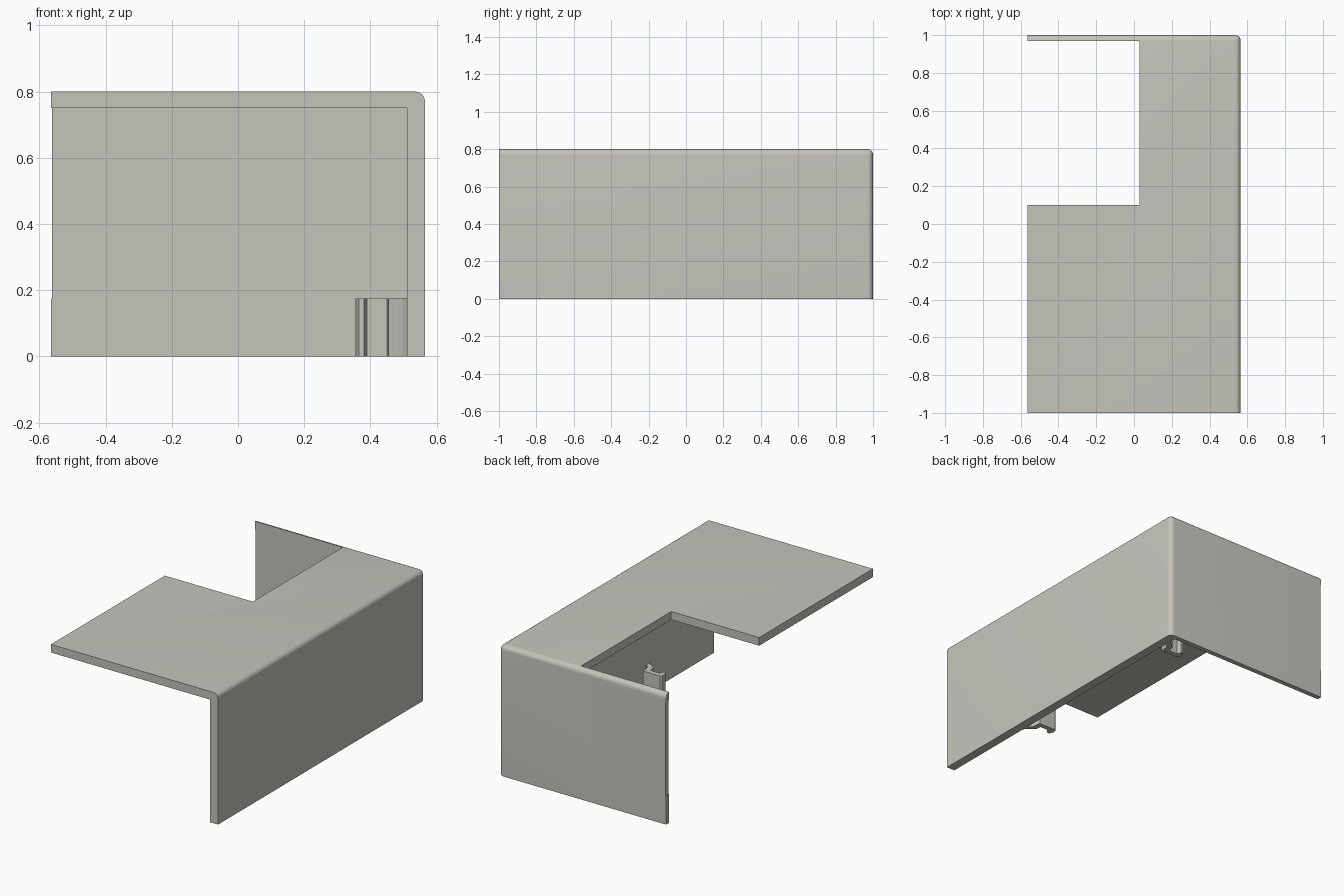
import bpy, bmesh
from mathutils import Vector

if "Cube" in bpy.data.objects:
    bpy.data.objects.remove(bpy.data.objects["Cube"])

mat = bpy.data.materials.new("warm grey plastic")
mat.diffuse_color = (0.56, 0.55, 0.50, 1)
mat.use_nodes = True
mat.node_tree.nodes["Principled BSDF"].inputs["Base Color"].default_value = mat.diffuse_color


def add(name, bm):
    bmesh.ops.recalc_face_normals(bm, faces=bm.faces)
    me = bpy.data.meshes.new(name)
    bm.to_mesh(me)
    bm.free()
    ob = bpy.data.objects.new(name, me)
    bpy.context.collection.objects.link(ob)
    me.materials.append(mat)
    return ob


def box_bm(lo, hi):
    bm = bmesh.new()
    bmesh.ops.create_cube(bm, size=1)
    for v in bm.verts:
        v.co = Vector([lo[i] if v.co[i] < 0 else hi[i] for i in range(3)])
    return bm


def smooth(ob):
    bpy.ops.object.select_all(action='DESELECT')
    bpy.context.view_layer.objects.active = ob
    ob.select_set(True)
    bpy.ops.object.shade_smooth_by_angle(angle=0.6)


# Outer block, rounded on the three edges meeting at the back right top corner
X, R = 0.565, 0.03
bm = box_bm((-X, -1, 0), (X, 1, 0.8))
corner = Vector((X, 1, 0.8))
edges = [e for e in bm.edges if any((v.co - corner).length < 1e-4 for v in e.verts)]
bmesh.ops.bevel(bm, geom=edges, offset=R, segments=6, profile=0.5, affect='EDGES')
cover = add("corner_cover", bm)

# Hollow the block, open the top, and relieve the free edge of the back wall
cutters = [
    ("hollow_cutter", (-1, -2, -1), (0.51, 0.97, 0.75)),
    ("opening_cutter", (-1, 0.1, -1.1), (0.03, 0.97, 1)),
    ("edge_relief_cutter", (-1, 0.9, 0.175), (-X + 0.003, 1.1, 0.75)),
]
for name, lo, hi in cutters:
    cut = add(name, box_bm(lo, hi))
    cut.hide_render = True
    cut.hide_viewport = True
    mod = cover.modifiers.new(name, 'BOOLEAN')
    mod.operation = 'DIFFERENCE'
    mod.solver = 'EXACT'
    mod.object = cut

# Apply the cuts, then remove the cutters
dg = bpy.context.evaluated_depsgraph_get()
me = bpy.data.meshes.new_from_object(cover.evaluated_get(dg))
cover.modifiers.clear()
cover.data = me
for name, lo, hi in cutters:
    bpy.data.objects.remove(bpy.data.objects[name])
smooth(cover)

# Snap clips: bent strip with a hooked tip, the back one mirrored
clip = [(0.515, -0.345), (0.497, -0.338), (0.484, -0.315), (0.48, -0.27),
        (0.365, -0.27), (0.355, -0.28), (0.355, -0.30), (0.365, -0.325),
        (0.38, -0.325), (0.39, -0.30), (0.45, -0.30), (0.455, -0.335),
        (0.48, -0.355), (0.495, -0.365), (0.505, -0.378), (0.515, -0.40)]
MID = 0.275
for name, s in (("front_clip", 1), ("back_clip", -1)):
    bm = bmesh.new()
    f = bm.faces.new([bm.verts.new((x, MID + s * (y - MID), 0)) for x, y in clip])
    ext = bmesh.ops.extrude_face_region(bm, geom=[f])["geom"]
    verts = [g for g in ext if isinstance(g, bmesh.types.BMVert)]
    bmesh.ops.translate(bm, verts=verts, vec=(0, 0, 0.175))
    smooth(add(name, bm))
